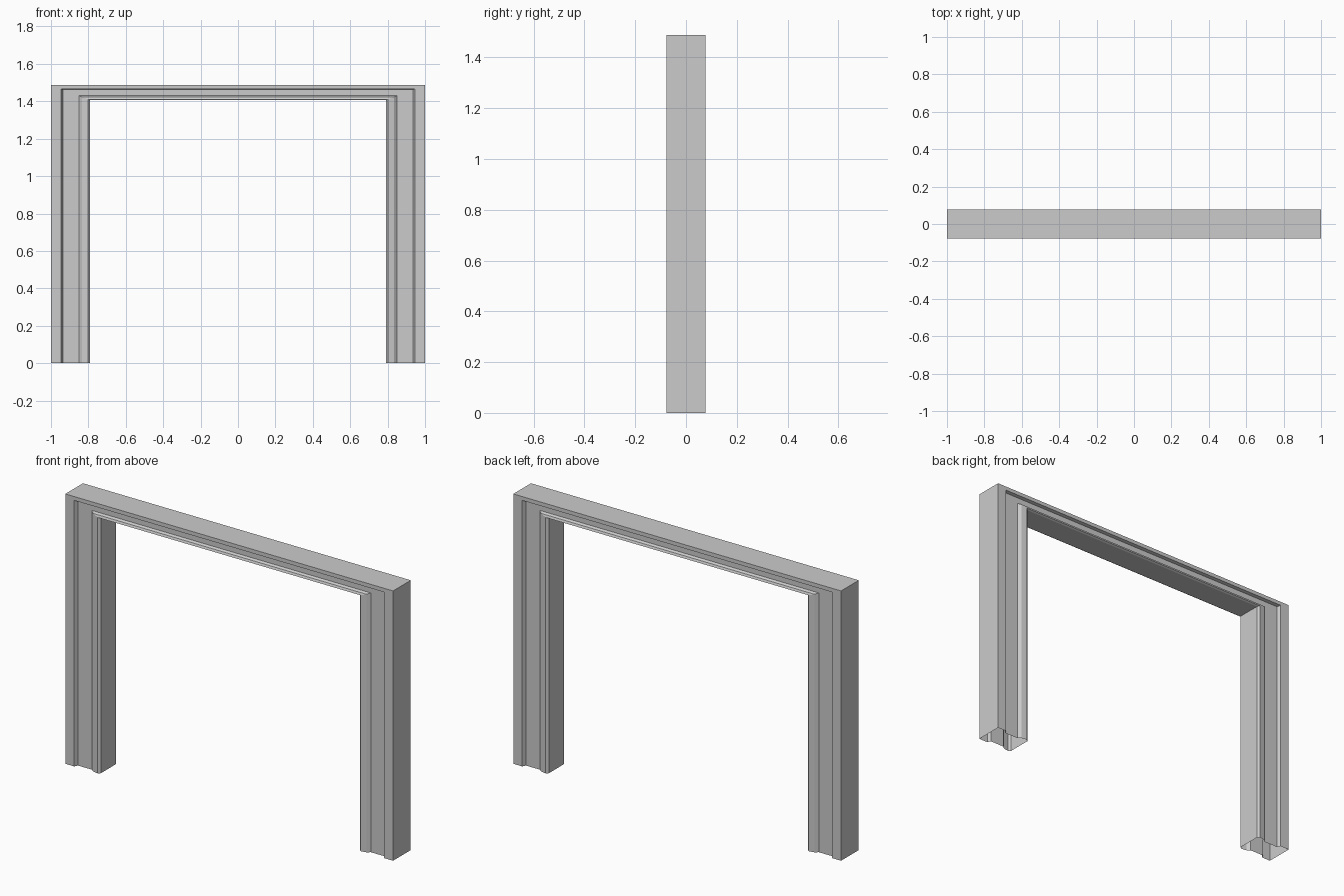
import bpy

if "Cube" in bpy.data.objects:
    bpy.data.objects.remove(bpy.data.objects["Cube"])

HALF_W, HEIGHT = 1.0, 1.488
LEG_W, HEAD_H = 0.21, 0.082

# Moulding profile: (fraction from outer to inner edge, half depth)
face = [(0, 0.077), (0.26, 0.077), (0.305, 0.058), (0.71, 0.058),
        (0.79, 0.072), (0.94, 0.077), (1, 0.067)]
# Same moulding on front and back, joined into a closed loop
loop = [(t, -d) for t, d in face] + [(t, d) for t, d in reversed(face)]


def section(side, z_top):
    """One cross-section of the frame at a foot or a mitred corner."""
    return [(side * (HALF_W - t * LEG_W), y,
             HEIGHT - t * HEAD_H if z_top else 0.0) for t, y in loop]


# Sweep: left foot, left corner, right corner, right foot (open feet)
verts = section(-1, False) + section(-1, True) + section(1, True) + section(1, False)
n = len(loop)
faces = [(s * n + i, (s + 1) * n + i, (s + 1) * n + (i + 1) % n, s * n + (i + 1) % n)
         for s in range(3) for i in range(n)]

mesh = bpy.data.meshes.new("door_frame")
mesh.from_pydata(verts, [], faces)
mesh.update()
frame = bpy.data.objects.new("door_frame", mesh)
bpy.context.collection.objects.link(frame)

# Make the normals point outward
bpy.context.view_layer.objects.active = frame
frame.select_set(True)
top = max(mesh.polygons, key=lambda p: p.center.z)
if top.normal.z < 0:
    mesh.flip_normals()
